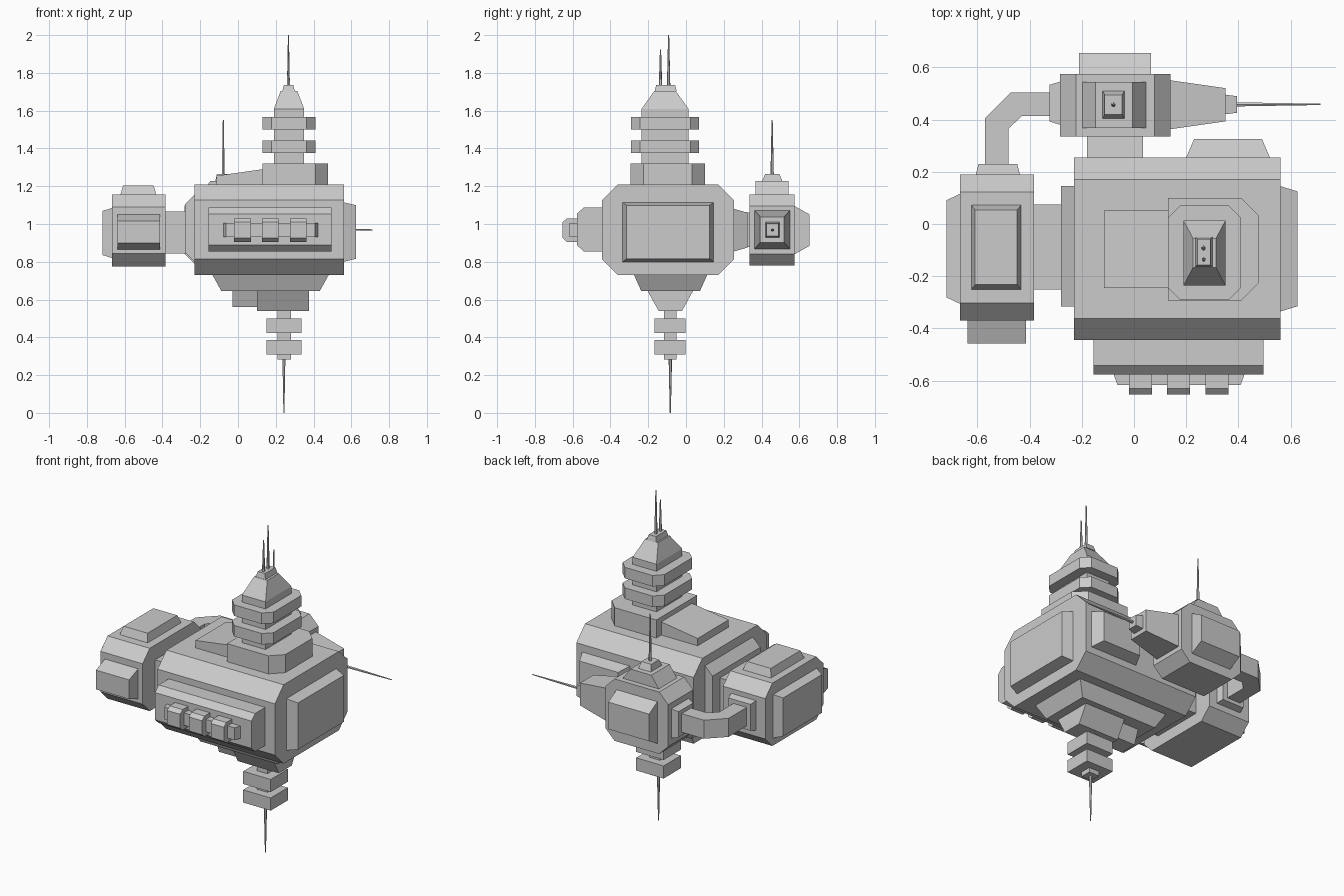
import bpy
import bmesh
from mathutils import Vector

default_cube = bpy.data.objects.get("Cube")
if default_cube:
    bpy.data.objects.remove(default_cube, do_unlink=True)

# One grey paint for the whole station
grey = bpy.data.materials.new("hull_grey")
grey.use_nodes = True
paint = (0.6, 0.6, 0.6, 1)
grey.diffuse_color = paint
grey.node_tree.nodes["Principled BSDF"].inputs["Base Color"].default_value = paint


def place(u, v, w, axis):
    """Put an outline point (u, v) at height w along the axis."""
    return {"x": (w, u, v), "y": (u, w, v), "z": (u, v, w)}[axis]


def loft(name, axis, sections):
    """Skin a row of (height, outline) sections and cap both ends."""
    bm = bmesh.new()
    rings = [[bm.verts.new(place(u, v, height, axis)) for u, v in outline]
             for height, outline in sections]
    count = len(rings[0])
    for low, high in zip(rings, rings[1:]):
        for i in range(count):
            j = (i + 1) % count
            bm.faces.new((low[i], low[j], high[j], high[i]))
    bm.faces.new(rings[0])
    bm.faces.new(rings[-1])
    bmesh.ops.recalc_face_normals(bm, faces=bm.faces)
    mesh = bpy.data.meshes.new(name)
    bm.to_mesh(mesh)
    bm.free()
    mesh.materials.append(grey)
    part = bpy.data.objects.new(name, mesh)
    bpy.context.collection.objects.link(part)
    return part


def rect(u, v, inset=(0, 0)):
    (a, b), (c, d) = u, v
    a, b, c, d = a + inset[0], b - inset[0], c + inset[1], d - inset[1]
    return [(a, c), (b, c), (b, d), (a, d)]


def octagon(u, v, cut, cut_low=None):
    """Rectangle with cut corners; the low-u corners may be cut differently."""
    (a, b), (c, d) = u, v
    low = cut if cut_low is None else cut_low
    return [(a + low, c), (b - cut, c), (b, c + cut), (b, d - cut),
            (b - cut, d), (a + low, d), (a, d - low), (a, c + low)]


def block(name, x, y, z, axis="z", taper=(0, 0), straight=None):
    """Box narrowing along an axis; its range runs from base to tip.
    straight is where the narrowing starts, if not at the base."""
    spans = {"x": x, "y": y, "z": z}
    start, end = spans.pop(axis)
    u, v = spans.values()
    sections = [(start, rect(u, v))]
    if straight is not None:
        sections.append((straight, rect(u, v)))
    sections.append((end, rect(u, v, taper)))
    return loft(name, axis, sections)


def antenna(name, base, tip, radius=0.009):
    base, tip = Vector(base), Vector(tip)
    bpy.ops.mesh.primitive_cone_add(
        vertices=6, radius1=radius, radius2=radius / 3,
        depth=(tip - base).length, location=(base + tip) / 2,
        rotation=(tip - base).to_track_quat("Z", "Y").to_euler())
    rod = bpy.context.object
    rod.name = name
    rod.data.materials.append(grey)


def prism(name, axis, span, outline):
    return loft(name, axis, [(end, outline) for end in span])


# Main hull and its side panels
prism("main_hull", "x", (-0.23, 0.56),
      octagon((-0.445, 0.255), (0.73, 1.21), 0.084))
block("hull_left_panel", axis="x", x=(0.56, 0.625), y=(-0.335, 0.145),
      z=(0.8, 1.115), taper=(0.02, 0.016))
block("hull_right_panel", axis="x", x=(-0.23, -0.28), y=(-0.315, 0.145),
      z=(0.8, 1.155), taper=(0, 0.05))
block("hull_back_panel", axis="y", x=(0.2, 0.52), y=(0.255, 0.325),
      z=(0.855, 1.08), taper=(0.03, 0.02))

# Front bay with three docking ports
block("front_bay", axis="y", x=(-0.155, 0.495), y=(-0.44, -0.577),
      z=(0.855, 1.087), taper=(0, 0.033), straight=-0.542)
block("port_rail", axis="y", x=(-0.08, 0.425), y=(-0.57, -0.617),
      z=(0.93, 1.005), taper=(0.017, 0))
for number in range(3):
    left = -0.02 + 0.147 * number
    block(f"docking_port_{number}", axis="y", x=(left, left + 0.088),
          y=(-0.577, -0.653), z=(0.905, 1.03), taper=(0, 0.02),
          straight=-0.63)

# Tower on the roof
prism("tower_base", "z", (1.21, 1.32),
      octagon((0.13, 0.477), (-0.293, 0.1), 0.067, 0))
block("tower_ramp", x=(0.13, -0.115), y=(-0.245, 0.052), z=(1.21, 1.255))
ramp = bpy.data.objects["tower_ramp"].data
for vert in ramp.vertices:
    if vert.co.x > 0 and vert.co.z > 1.22:
        vert.co.z = 1.29
block("tower_cap", x=(0.19, 0.35), y=(-0.235, 0.013), z=(1.32, 1.705),
      taper=(0.036, 0.068), straight=1.61)
for level, bottom in enumerate((1.375, 1.5)):
    prism(f"tower_ring_{level}", "z", (bottom, bottom + 0.067),
          octagon((0.13, 0.41), (-0.29, 0.07), 0.047))
block("tower_tip", x=(0.235, 0.3), y=(-0.165, -0.05), z=(1.705, 1.737),
      taper=(0.008, 0.008))
antenna("tower_antenna_tall", (0.267, -0.092, 1.73), (0.267, -0.092, 2))
antenna("tower_antenna_short", (0.267, -0.135, 1.73), (0.267, -0.135, 1.925))

# Keel, lower mast and its antenna
block("keel", x=(-0.135, 0.48), y=(-0.275, 0.112), z=(0.73, 0.645),
      taper=(0.047, 0.038))
block("keel_step", x=(-0.03, 0.1), y=(-0.17, 0), z=(0.645, 0.56),
      taper=(0, 0.03))
block("keel_foot", x=(0.1, 0.377), y=(-0.203, 0.037), z=(0.645, 0.54),
      taper=(0, 0.058))
block("lower_mast", x=(0.21, 0.28), y=(-0.117, -0.05), z=(0.54, 0.282))
for level, top in enumerate((0.5, 0.387)):
    block(f"mast_plate_{level}", x=(0.152, 0.337), y=(-0.167, -0.002),
          z=(top, top - 0.077))
antenna("mast_antenna", (0.243, -0.083, 0.285), (0.243, -0.083, 0))

# Side pod joined to the hull
block("side_pod_bridge", x=(-0.39, -0.27), y=(-0.25, 0.075), z=(0.845, 1.067))
prism("side_pod", "x", (-0.667, -0.383),
      octagon((-0.37, 0.19), (0.775, 1.157), 0.068))
block("side_pod_hatch", x=(-0.622, -0.433), y=(-0.25, 0.072), z=(1.157, 1.205),
      taper=(0.014, 0.018))
block("side_pod_panel", axis="x", x=(-0.667, -0.718), y=(-0.305, 0.115),
      z=(0.82, 1.085), taper=(0.024, 0.016))
block("side_pod_bay", axis="y", x=(-0.637, -0.413), y=(-0.37, -0.457),
      z=(0.865, 1.05), taper=(0, 0.034))
block("pipe_collar", axis="y", x=(-0.605, -0.437), y=(0.19, 0.23),
      z=(0.88, 1.06), taper=(0.01, 0.01))

# Bent pipe from the side pod to the rear pod
pipe = [(-0.57, 0.22), (-0.57, 0.405), (-0.472, 0.503), (-0.31, 0.503),
        (-0.31, 0.413), (-0.43, 0.413), (-0.48, 0.365), (-0.48, 0.22)]
prism("bent_pipe", "z", (0.912, 1.025), pipe)

# Rear pod with its panels and nose
block("rear_pod_bridge", axis="y", x=(-0.18, 0.035), y=(0.25, 0.34),
      z=(0.87, 1.07), taper=(0, 0.01))
prism("rear_pod", "y", (0.335, 0.575),
      octagon((-0.283, 0.14), (0.78, 1.157), 0.061))
block("rear_pod_back_panel", axis="y", x=(-0.21, 0.065), y=(0.575, 0.655),
      z=(0.84, 1.095), taper=(0, 0.045))
block("rear_pod_pipe_plate", axis="x", x=(-0.283, -0.323), y=(0.38, 0.545),
      z=(0.88, 1.06), taper=(0.012, 0.012))
block("rear_pod_roof", x=(-0.197, 0.045), y=(0.368, 0.543), z=(1.157, 1.227),
      taper=(0.05, 0))
block("rear_pod_roof_cap", x=(-0.12, -0.037), y=(0.403, 0.51),
      z=(1.227, 1.265), taper=(0.008, 0.016))
antenna("rear_pod_antenna", (-0.078, 0.456, 1.25), (-0.078, 0.456, 1.55))
block("nose_cone", axis="x", x=(0.14, 0.35), y=(0.363, 0.55), z=(0.868, 1.072),
      taper=(0.03, 0.034))
block("nose_tip", axis="x", x=(0.35, 0.395), y=(0.42, 0.495), z=(0.928, 1.01),
      taper=(0.006, 0.008))
antenna("nose_antenna", (0.39, 0.458, 0.969), (0.713, 0.458, 0.969))
